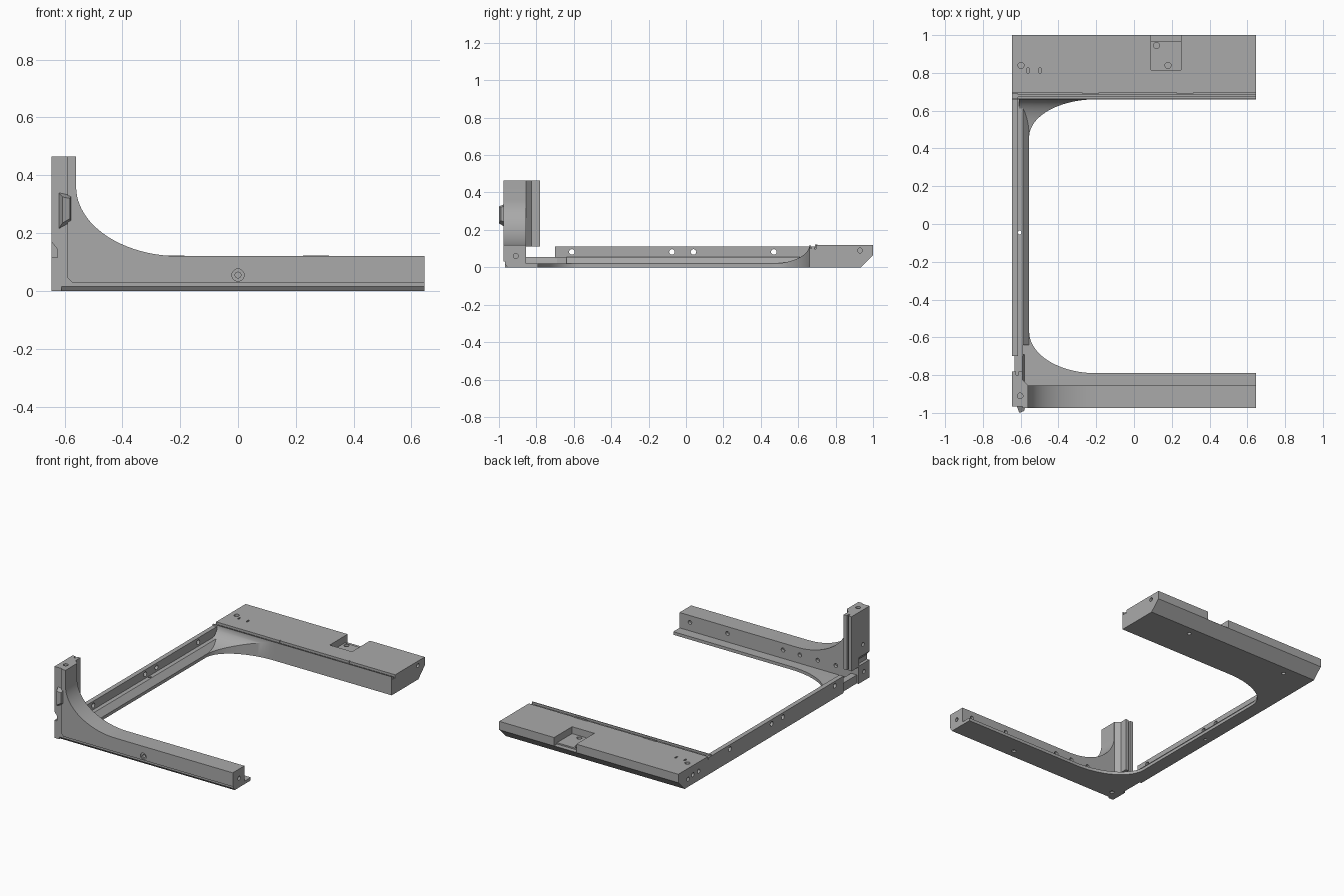
import bpy, bmesh, math
from mathutils import Vector

cube = bpy.data.objects.get("Cube")
if cube:
    bpy.data.objects.remove(cube, do_unlink=True)

grey = bpy.data.materials.new("plain grey")
grey.use_nodes = True
grey.diffuse_color = (0.4, 0.4, 0.4, 1)
grey.node_tree.nodes["Principled BSDF"].inputs["Base Color"].default_value = (0.4, 0.4, 0.4, 1)


def place(axis, p, d):
    """Turn a 2D profile point plus a depth along the axis into 3D."""
    return {"x": (d, p[0], p[1]), "y": (p[0], d, p[1]), "z": (p[0], p[1], d)}[axis]


def finish(name, bm):
    bmesh.ops.recalc_face_normals(bm, faces=bm.faces)
    mesh = bpy.data.meshes.new(name)
    bm.to_mesh(mesh)
    bm.free()
    mesh.materials.append(grey)
    obj = bpy.data.objects.new(name, mesh)
    bpy.context.collection.objects.link(obj)
    return obj


def loft(name, rings):
    bm = bmesh.new()
    loops = [[bm.verts.new(p) for p in ring] for ring in rings]
    n = len(rings[0])
    for a, b in zip(loops, loops[1:]):
        for i in range(n):
            j = (i + 1) % n
            bm.faces.new((a[i], a[j], b[j], b[i]))
    bm.faces.new(loops[0])
    bm.faces.new(loops[-1])
    return finish(name, bm)


def prism(name, axis, pts, a, b):
    return loft(name, [[place(axis, p, d) for p in pts] for d in (a, b)])


def box(name, x0, x1, y0, y1, z0, z1):
    return prism(name, "z", [(x0, y0), (x1, y0), (x1, y1), (x0, y1)], z0, z1)


def cut(target, cutter):
    mod = target.modifiers.new("cut", "BOOLEAN")
    mod.operation, mod.solver, mod.object = "DIFFERENCE", "EXACT", cutter
    bpy.context.view_layer.objects.active = target
    bpy.ops.object.modifier_apply(modifier=mod.name)
    bpy.data.objects.remove(cutter, do_unlink=True)


def hole(target, axis, p, a, b, r=0.013):
    pts = [(p[0] + r * math.cos(k * math.tau / 20), p[1] + r * math.sin(k * math.tau / 20))
           for k in range(20)]
    cut(target, prism("hole_cutter", axis, pts, a, b))


def sweep(cx, cy, rx, ry, n=24):
    """Quarter ellipse from the -x side round to the side of ry's sign."""
    return [(cx - rx * math.cos(k / n * math.pi / 2), cy + ry * math.sin(k / n * math.pi / 2))
            for k in range(n + 1)]


L, R, TOP = -0.645, 0.645, 0.12

# Front bar and corner column, one upright web with a large curved fillet
inner = [(-0.56, 0.465)] + sweep(-0.2, 0.36, 0.36, -0.24) + [(R, TOP)]
web = prism("front_web", "y", inner + [
    (R, 0.015), (-0.61, 0.015), (-0.61, 0), (L, 0), (L, 0.115), (-0.625, 0.115),
    (-0.625, 0.145), (L, 0.17), (L, 0.465)], -0.967, -0.855)
panel = prism("front_panel", "y", inner + [(R, 0.03), (-0.575, 0.03), (-0.59, 0.045), (-0.59, 0.465)],
              -0.975, -0.966)
flange = prism("front_flange", "x", [(-0.955, 0), (-0.79, 0), (-0.79, 0.02), (-0.855, 0.02), (-0.967, 0.016)],
               -0.61, R)
column = prism("column_back", "z", [
    (L, -0.856), (-0.56, -0.856), (-0.59, -0.825), (-0.59, -0.78), (-0.612, -0.78),
    (-0.612, -0.8), (-0.624, -0.8), (-0.624, -0.78), (L, -0.78)], 0.11, 0.465)
latch = loft("front_latch", [
    [(-0.62, -0.966, 0.215), (-0.575, -0.966, 0.24), (-0.575, -0.966, 0.33), (-0.62, -0.966, 0.34)],
    [(-0.607, -1.0, 0.235), (-0.582, -0.99, 0.25), (-0.582, -0.99, 0.32), (-0.607, -1.0, 0.325)]])

hole(web, "y", (0, 0.055), -0.99, -0.945, 0.01)
hole(panel, "y", (0, 0.055), -0.99, -0.95, 0.021)
for x in (0.57, 0.3, -0.1, -0.22, -0.35, -0.48):
    hole(web, "y", (x, 0.075), -0.875, -0.84)
hole(web, "x", (-0.91, 0.06), 0.62, 0.67)
hole(web, "z", (-0.603, -0.91), 0.44, 0.48, 0.015)
hole(web, "x", (-0.91, 0.06), -0.67, -0.62)
hole(web, "x", (-0.9, 0.24), -0.67, -0.62)
for x in (0.2, -0.58):
    hole(flange, "z", (x, -0.9), -0.02, 0.012)

# Side rail with a raised outer wall, step and sloping inner ledge
rail = prism("side_rail", "y", [
    (L, 0), (-0.555, 0), (-0.555, 0.02), (-0.588, 0.055), (-0.615, 0.055),
    (-0.615, 0.11), (L, 0.11)], -0.7, 0.69)
link = prism("rail_link", "y", [
    (-0.632, 0), (-0.58, 0), (-0.58, 0.02), (-0.59, 0.055), (-0.632, 0.055)], -0.86, -0.69)
cut(rail, box("slope_end_cutter", -0.588, -0.5, -0.75, -0.64, 0.02, 0.1))
for y in (-0.61, -0.075, 0.04, 0.47):
    hole(rail, "x", (y, 0.082), -0.67, -0.6, 0.015)
hole(rail, "z", (-0.605, -0.045), -0.02, 0.08, 0.01)


# Corner webs between the rail and the two cross members
def corner(name, cy, ry, scoop):
    rings = []
    for k, (x, y) in enumerate(sweep(-0.2, cy, 0.355, ry)):
        z = 0.12 - 0.1 * math.cos(k / 24 * math.pi / 2) if scoop else 0.02
        rings.append([(-0.61, y, 0), (x, y, 0), (x, y, z), (-0.61, y, z)])
    return loft(name, rings)


corner("front_corner_web", -0.57, -0.22, False)
corner("back_corner_web", 0.46, 0.2, True)

# Back beam with a lip, groove and chamfered lower back edge
beam = prism("back_beam", "x", [
    (0.66, 0), (0.935, 0), (1.0, 0.065), (1.0, TOP), (0.696, TOP), (0.696, 0.098),
    (0.686, 0.098), (0.686, 0.11), (0.672, 0.11), (0.672, 0.1), (0.665, 0.1),
    (0.665, TOP), (0.66, TOP)], L, R)
cut(beam, box("pocket_cutter", 0.09, 0.25, 0.815, 0.972, 0.075, 0.2))
cut(beam, box("pocket_mouth_cutter", 0.09, 0.25, 0.97, 1.1, 0.066, 0.2))
for x, y, z in ((-0.598, 0.84, TOP), (0.12, 0.945, 0.075), (0.18, 0.84, 0.075)):
    hole(beam, "z", (x, y), z - 0.02, z + 0.02, 0.016)
for x in (-0.562, -0.498):
    cut(beam, box("slot_cutter", x - 0.005, x + 0.005, 0.8, 0.825, 0.1, 0.14))
for x in (0.3, -0.45):
    hole(beam, "z", (x, 0.88), -0.02, 0.02)
hole(beam, "x", (0.93, 0.09), 0.62, 0.67)
for y, z in ((0.9, 0.05), (0.85, 0.06), (0.79, 0.06)):
    hole(beam, "x", (y, z), -0.67, -0.62)

# Small clips lying over the beam groove
for x in (-0.23, 0.27):
    box("groove_clip", x - 0.045, x + 0.045, 0.69, 0.702, 0.1, 0.123)

# Smooth the curves and keep the edges crisp
for obj in bpy.context.scene.objects:
    obj.select_set(obj.type == "MESH")
bpy.context.view_layer.objects.active = beam
bpy.ops.object.shade_smooth_by_angle(angle=math.radians(30))
